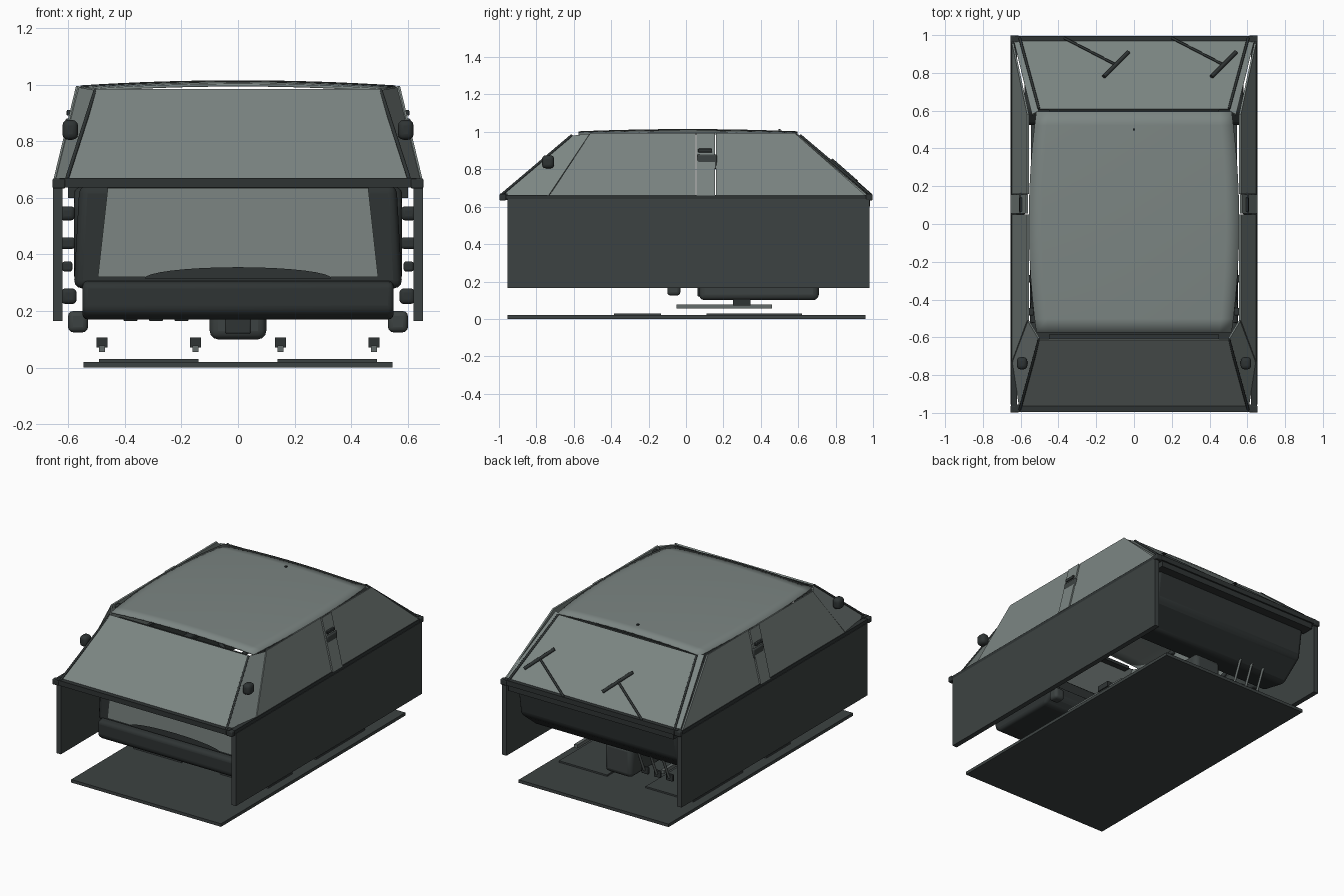
import bpy, bmesh, math
from mathutils import Vector

if "Cube" in bpy.data.objects:
    bpy.data.objects.remove(bpy.data.objects["Cube"])


def material(name, rgb):
    m = bpy.data.materials.new(name)
    m.diffuse_color = (*rgb, 1)
    m.use_nodes = True
    m.node_tree.nodes["Principled BSDF"].inputs["Base Color"].default_value = m.diffuse_color
    return m


GLASS = material("grey_green_panel", (0.20, 0.235, 0.225))
WALL = material("dark_slate", (0.046, 0.055, 0.054))
TRIM = material("black_trim", (0.028, 0.034, 0.034))
METAL = material("mid_grey_metal", (0.13, 0.15, 0.145))


def finish(name, bm, mat, bevel=0.0, segments=3):
    bmesh.ops.recalc_face_normals(bm, faces=bm.faces)
    me = bpy.data.meshes.new(name)
    bm.to_mesh(me)
    bm.free()
    me.materials.append(mat)
    ob = bpy.data.objects.new(name, me)
    bpy.context.collection.objects.link(ob)
    if bevel:
        mod = ob.modifiers.new("round", 'BEVEL')
        mod.width, mod.segments = bevel, segments
        bpy.ops.object.select_all(action='DESELECT')
        ob.select_set(True)
        bpy.context.view_layer.objects.active = ob
        bpy.ops.object.shade_smooth_by_angle(angle=math.radians(40))
    return ob


def box(name, x, y, z, mat, bevel=0.0, segments=3):
    """Box from (min, max) ranges."""
    bm = bmesh.new()
    bmesh.ops.create_cube(bm, size=1)
    for v in bm.verts:
        v.co = [r[0] + (c + 0.5) * (r[1] - r[0]) for c, r in zip(v.co, (x, y, z))]
    return finish(name, bm, mat, bevel, segments)


def panel(name, corners, mat, t=0.01):
    """Flat sheet with thickness, extending against its outward side."""
    bm = bmesh.new()
    pts = [Vector(c) for c in corners]
    n = (pts[1] - pts[0]).cross(pts[2] - pts[0]).normalized()
    if n.z < 0:
        n.negate()
    top = [bm.verts.new(p) for p in pts]
    low = [bm.verts.new(p - n * t) for p in pts]
    bm.faces.new(top)
    bm.faces.new(low)
    k = len(pts)
    for i in range(k):
        bm.faces.new((top[i], top[(i + 1) % k], low[(i + 1) % k], low[i]))
    return finish(name, bm, mat)


def extrude_x(name, profile, half, mat, bevel=0.0):
    """Side profile in (y, z) stretched across the width."""
    bm = bmesh.new()
    f = bm.faces.new([bm.verts.new((-half, y, z)) for y, z in profile])
    r = bmesh.ops.extrude_face_region(bm, geom=[f])
    bmesh.ops.translate(bm, vec=(2 * half, 0, 0),
                        verts=[v for v in r["geom"] if isinstance(v, bmesh.types.BMVert)])
    return finish(name, bm, mat, bevel)


def rod(name, points, radius, mat, cyclic=False):
    cu = bpy.data.curves.new(name, 'CURVE')
    cu.dimensions = '3D'
    cu.bevel_depth, cu.bevel_resolution = radius, 2
    cu.use_fill_caps = True
    sp = cu.splines.new('POLY')
    sp.points.add(len(points) - 1)
    for p, c in zip(sp.points, points):
        p.co = (*c, 1)
    sp.use_cyclic_u = cyclic
    cu.materials.append(mat)
    ob = bpy.data.objects.new(name, cu)
    bpy.context.collection.objects.link(ob)
    return ob


# Domed roof
bm = bmesh.new()
bmesh.ops.create_grid(bm, x_segments=16, y_segments=16, size=1)
for v in bm.verts:
    u, w = v.co.x, v.co.y
    x = u * (0.557 - 0.04 * w * w)
    v.co = (x, 0.585 * w + 0.01, 1.015 - 0.018 * u * u - 0.012 * w * w)
roof = finish("roof", bm, GLASS)
roof.modifiers.new("thickness", 'SOLIDIFY').thickness = 0.01
for p in roof.data.polygons:
    p.use_smooth = True
box("roof_antenna", (-0.006, 0.006), (0.494, 0.506), (1.0, 1.015), TRIM)

# Front and rear windows, with their headers and sills
panel("front_window", [(-0.6, 0.985, 0.655), (0.6, 0.985, 0.655),
                       (0.5, 0.61, 0.985), (-0.5, 0.61, 0.985)], GLASS)
panel("rear_window", [(-0.6, -0.97, 0.665), (0.6, -0.97, 0.665),
                      (0.5, -0.615, 0.985), (-0.5, -0.615, 0.985)], GLASS)
for y, n in ((0.6, "front"), (-0.6, "rear")):
    s = math.copysign(1, y)
    box(n + "_header", (-0.45, 0.45), (y - 0.025, y + 0.015), (0.955, 0.975), TRIM)
    box(n + "_sill", (-0.63, 0.63), sorted((s * 0.955, s * 0.995)), (0.637, 0.67), TRIM)
box("cowl", (-0.6, 0.6), (0.90, 0.985), (0.60, 0.64), TRIM)

# Wipers lying on the front window
def on_glass(x, y):
    return (x, y, 0.655 + (0.985 - y) * 0.88 + 0.012)

for i, dx in enumerate((0, 0.57)):
    rod(f"wiper_arm_{i}", [on_glass(-0.37 + dx, 0.985), on_glass(-0.10 + dx, 0.845)], 0.007, TRIM)
    rod(f"wiper_blade_{i}", [on_glass(-0.16 + dx, 0.78), on_glass(-0.03 + dx, 0.91)], 0.011, TRIM)

# Parts repeated on both sides
for s, n in ((-1, "left"), (1, "right")):
    def X(a, b):
        return sorted((s * a, s * b))

    box(n + "_door_wall", X(0.62, 0.653), (-0.955, 0.98), (0.165, 0.64), WALL)
    box(n + "_waist_rail", X(0.62, 0.65), (-0.97, 0.985), (0.64, 0.663), TRIM)
    for y in (-0.98, 0.98):
        box(n + "_rail_cap", X(0.61, 0.655), (y - 0.018, y + 0.018), (0.633, 0.668), TRIM, 0.006)

    # Side windows and middle pillar, all in one leaning plane
    def side(part, y0, y1, t0, t1, mat, off=0.0):
        panel(f"{n}_{part}", [(s * (0.647 + off), y0, 0.66), (s * (0.647 + off), y1, 0.66),
                              (s * (0.566 + off), t1, 0.995), (s * (0.566 + off), t0, 0.995)], mat)
    side("rear_side_window", -0.73, 0.05, -0.51, 0.05, GLASS)
    side("middle_pillar", 0.055, 0.155, 0.055, 0.155, GLASS, 0.006)
    side("front_side_window", 0.16, 0.96, 0.16, 0.58, GLASS)
    panel(n + "_front_pillar", [(s * 0.64, 0.985, 0.65), (s * 0.605, 0.985, 0.655),
                                (s * 0.505, 0.6, 0.985), (s * 0.54, 0.58, 0.99)], GLASS)
    panel(n + "_rear_pillar", [(s * 0.645, -0.735, 0.66), (s * 0.607, -0.98, 0.66),
                               (s * 0.505, -0.61, 0.98), (s * 0.562, -0.515, 0.99)], GLASS)
    for y in (0.585, -0.585):
        rod(n + "_pillar_trim", [(s * 0.605, y / 0.585 * 0.985, 0.665),
                                 (s * 0.503, y / 0.585 * 0.61, 0.982)], 0.007, TRIM)
    box(n + "_belt_anchor", X(0.575, 0.605), (0.065, 0.14), (0.89, 0.91), TRIM, 0.004)
    box(n + "_belt_cover", X(0.565, 0.61), (0.06, 0.165), (0.80, 0.88), WALL, 0.008)
    box(n + "_rear_lamp", X(0.565, 0.62), (-0.77, -0.705), (0.805, 0.875), TRIM, 0.02)

    # Grab handle under the roof edge
    for y in (-0.29, -0.465):
        box(n + "_grab_mount", X(0.53, 0.56), (y - 0.02, y + 0.02), (0.96, 0.985), TRIM, 0.008)
    rod(n + "_grab_handle", [(s * 0.543, -0.465, 0.972), (s * 0.535, -0.38, 0.965),
                             (s * 0.543, -0.29, 0.972)], 0.008, TRIM)

    # Door fittings and belt reels inside the wall
    box(n + "_armrest", X(0.575, 0.63), (0.05, 0.45), (0.42, 0.46), TRIM, 0.01)
    box(n + "_rear_armrest", X(0.575, 0.63), (-0.6, -0.3), (0.52, 0.57), TRIM, 0.015)
    box(n + "_door_pull", X(0.585, 0.62), (0.3, 0.42), (0.34, 0.375), TRIM, 0.008)
    box(n + "_door_pocket", X(0.57, 0.625), (0.1, 0.6), (0.225, 0.28), TRIM, 0.015)
    box(n + "_belt_reel", X(0.53, 0.60), (-0.10, -0.03), (0.125, 0.20), WALL, 0.018)

    # Floor mats and seat rails
    box(n + "_front_mat", X(0.14, 0.49), (0.11, 0.62), (0.02, 0.03), WALL)
    box(n + "_rear_mat", X(0.14, 0.49), (-0.385, -0.135), (0.02, 0.03), WALL)
    for x in (0.15, 0.48):
        box(n + "_seat_rail", X(x - 0.011, x + 0.011), (-0.05, 0.46), (0.055, 0.078), METAL)
        box(n + "_rail_clamp", X(x - 0.02, x + 0.02), (0.25, 0.345), (0.072, 0.107), TRIM)

# Floor plate
box("floor", (-0.545, 0.545), (-0.955, 0.96), (0.0, 0.02), WALL)

# Rear bench with cushion, backrest and pale back board
extrude_x("bench_cushion", [(-0.68, 0.20), (-0.64, 0.17), (-0.2, 0.17), (-0.15, 0.22),
                            (-0.15, 0.30), (-0.62, 0.31), (-0.68, 0.30)], 0.55, TRIM, 0.02)
bm = bmesh.new()
bmesh.ops.create_cube(bm, size=1)
for v in bm.verts:
    up = v.co.z > 0
    v.co = (math.copysign(0.56 if up else 0.58, v.co.x), -0.58 + 0.12 * v.co.y,
            0.645 if up else 0.28)
finish("backrest", bm, TRIM, 0.03)
bm = bmesh.new()
bm.faces.new([bm.verts.new(p) for p in ((-0.495, -0.646, 0.32), (0.495, -0.646, 0.32),
                                        (0.46, -0.646, 0.635), (-0.46, -0.646, 0.635))])
board = finish("back_board", bm, GLASS)
board.modifiers.new("thickness", 'SOLIDIFY').thickness = 0.008
bm = bmesh.new()
bm.faces.new([bm.verts.new((0.33 * math.cos(math.pi * i / 16), -0.654,
                            0.315 + 0.04 * math.sin(math.pi * i / 16))) for i in range(17)])
finish("cushion_crown", bm, TRIM)

# Centre console
box("console", (-0.1, 0.1), (0.07, 0.71), (0.1, 0.30), WALL, 0.03)
box("console_plate", (-0.045, 0.045), (0.062, 0.075), (0.12, 0.175), TRIM, 0.006)

# Dashboard with instrument hood, steering wheel and pedals
extrude_x("dashboard", [(0.56, 0.34), (0.75, 0.30), (0.90, 0.42), (0.93, 0.62),
                        (0.60, 0.64), (0.52, 0.58)], 0.58, TRIM, 0.025)
box("instrument_hood", (-0.43, -0.15), (0.50, 0.70), (0.60, 0.68), TRIM, 0.025)
rod("steering_column", [(-0.29, 0.62, 0.46), (-0.29, 0.40, 0.53)], 0.025, TRIM)
wheel = []
for i in range(24):
    a = math.tau * i / 24
    wheel.append((-0.29 + 0.13 * math.cos(a), 0.40 + 0.04 * math.sin(a), 0.53 + 0.125 * math.sin(a)))
rod("steering_wheel", wheel, 0.014, TRIM, cyclic=True)
rod("wheel_spoke", [wheel[0], wheel[12]], 0.014, TRIM)
for i, x in enumerate((-0.38, -0.29, -0.2)):
    rod(f"pedal_arm_{i}", [(x, 0.78, 0.33), (x, 0.72, 0.19)], 0.008, METAL)
    box(f"pedal_{i}", (x - 0.025, x + 0.025), (0.70, 0.715), (0.165, 0.21), TRIM, 0.004)
box("mirror", (-0.09, 0.09), (0.53, 0.55), (0.91, 0.95), TRIM, 0.008)
